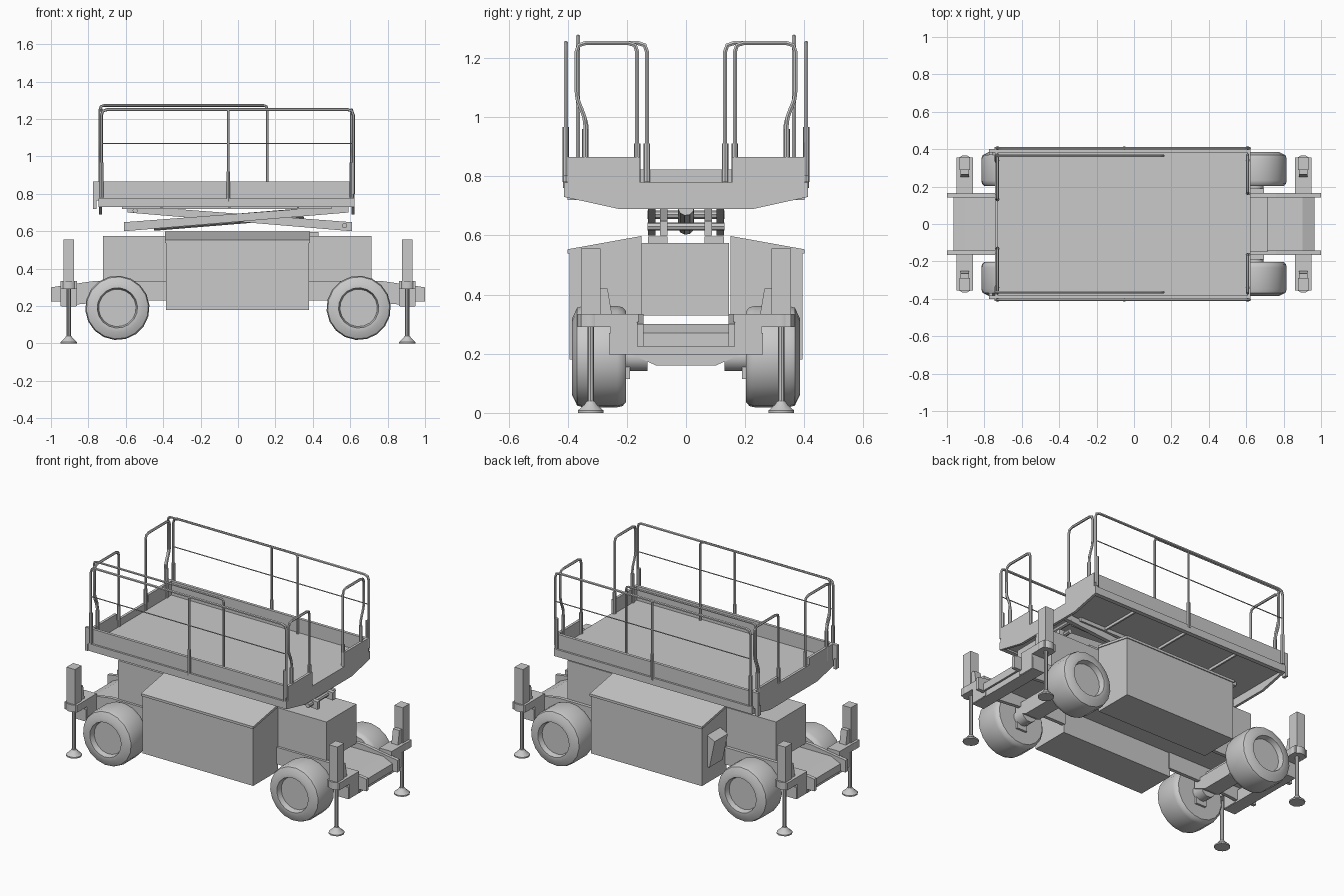
import bpy, bmesh, math
from mathutils import Vector

if "Cube" in bpy.data.objects:
    bpy.data.objects.remove(bpy.data.objects["Cube"])

grey = bpy.data.materials.new("plain_grey")
grey.use_nodes = True
grey.diffuse_color = (0.59, 0.59, 0.59, 1)
grey.node_tree.nodes["Principled BSDF"].inputs["Base Color"].default_value = (0.59, 0.59, 0.59, 1)
SIDES = (("front", -1), ("back", 1))
ENDS = (("right", -1), ("left", 1))


def finish(name, bm, smooth=False):
    bmesh.ops.recalc_face_normals(bm, faces=bm.faces)
    mesh = bpy.data.meshes.new(name)
    bm.to_mesh(mesh)
    bm.free()
    mesh.materials.append(grey)
    ob = bpy.data.objects.new(name, mesh)
    bpy.context.collection.objects.link(ob)
    if smooth:
        bpy.ops.object.select_all(action='DESELECT')
        ob.select_set(True)
        bpy.context.view_layer.objects.active = ob
        bpy.ops.object.shade_smooth_by_angle(angle=math.radians(35))
    return ob


def prism(name, profile, axis, a, b):
    """Extrude a 2D outline along x (outline is y, z) or y (outline is x, z)."""
    bm = bmesh.new()
    at = lambda p, t: (t, p[0], p[1]) if axis == "x" else (p[0], t, p[1])
    rings = [[bm.verts.new(at(p, t)) for p in profile] for t in (a, b)]
    for ring in rings:
        bm.faces.new(ring)
    n = len(profile)
    for i in range(n):
        j = (i + 1) % n
        bm.faces.new((rings[0][i], rings[0][j], rings[1][j], rings[1][i]))
    return finish(name, bm)


def box(name, x0, x1, y0, y1, z0, z1):
    return prism(name, [(y0, z0), (y1, z0), (y1, z1), (y0, z1)], "x", x0, x1)


def lathe(name, profile, centre, axis, steps=18):
    """Spin an outline of (radius, offset) about an axis."""
    bm = bmesh.new()
    c, d = Vector(centre), Vector(axis).normalized()
    u = d.orthogonal().normalized()
    verts = [bm.verts.new(c + u * r + d * t) for r, t in profile]
    edges = [bm.edges.new(p) for p in zip(verts, verts[1:])]
    bmesh.ops.spin(bm, geom=verts + edges, cent=c, axis=d, angle=math.tau, steps=steps)
    bmesh.ops.remove_doubles(bm, verts=bm.verts, dist=0.0005)
    return finish(name, bm, True)


def rod(name, a, b, r, steps=10):
    a, b = Vector(a), Vector(b)
    length = (b - a).length
    return lathe(name, [(0, 0), (r, 0), (r, length), (0, length)], a, b - a, steps)


def tube(name, points, r=0.008, bend=0.03):
    """Bent pipe with rounded inner corners."""
    pts = [Vector(p) for p in points]
    path = [pts[0]]
    for p, q, s in zip(pts, pts[1:], pts[2:]):
        a, b = q + (p - q).normalized() * bend, q + (s - q).normalized() * bend
        path += [a, (a + b) / 4 + q / 2, b]
    path.append(pts[-1])
    curve = bpy.data.curves.new(name, 'CURVE')
    curve.dimensions = '3D'
    curve.bevel_depth, curve.bevel_resolution, curve.use_fill_caps = r, 1, True
    spline = curve.splines.new('POLY')
    spline.points.add(len(path) - 1)
    for sp, v in zip(spline.points, path):
        sp.co = (*v, 1)
    curve.materials.append(grey)
    ob = bpy.data.objects.new(name, curve)
    bpy.context.collection.objects.link(ob)
    bpy.ops.object.select_all(action='DESELECT')
    ob.select_set(True)
    bpy.context.view_layer.objects.active = ob
    bpy.ops.object.convert(target='MESH')
    bpy.ops.object.shade_smooth_by_angle(angle=math.radians(50))


def mirror_y(profile, s):
    return [(y * s, z) for y, z in profile]


# Chassis, open underneath between the cabinets
box("chassis", -0.722, 0.715, -0.15, 0.145, 0.33, 0.575)

# Side cabinets with sloping lids
for side, s in SIDES:
    prism(side + "_cabinet", mirror_y([(0.15, 0.18), (0.393, 0.18), (0.393, 0.54), (0.15, 0.585)], s),
          "x", -0.385, 0.38)
    prism(side + "_cabinet_lid", mirror_y([(0.15, 0.583), (0.4, 0.538), (0.4, 0.553), (0.15, 0.598)], s),
          "x", -0.39, 0.385)
prism("control_panel", [(-0.38, 0.28), (-0.4, 0.28), (-0.435, 0.45), (-0.38, 0.48)], "y", 0.21, 0.34)

for end, e in ENDS:
    # Wheels, hubs and axle
    x = e * 0.645
    for side, s in SIDES:
        tag = f"{side}_{end}_"
        tyre = [(0, 0), (0.155, 0), (0.168, 0.012), (0.172, 0.03), (0.172, 0.145), (0.166, 0.165),
                (0.13, 0.182), (0.108, 0.182), (0.1, 0.15), (0, 0.15)]
        lathe(tag + "wheel", tyre, (x, s * 0.203, 0.19), (0, s, 0), 18)
        rod(tag + "hub", (x, s * 0.13, 0.19), (x, s * 0.215, 0.19), 0.05, 12)
        box(tag + "steering_knuckle", x - 0.035, x + 0.035, s * 0.19, s * 0.22, 0.115, 0.18)
    axle = [(-0.19, 0.2), (-0.1, 0.16), (0.1, 0.16), (0.19, 0.2), (0.19, 0.25), (-0.19, 0.25)]
    prism(end + "_axle", axle, "x", x - 0.05, x + 0.05)

    # Thin end deck with a turned-down lip and raised side rails
    deck = [(0.64, 0.288), (0.9, 0.288), (0.953, 0.265), (0.953, 0.225), (0.965, 0.225), (0.965, 0.27),
            (0.9, 0.3), (0.64, 0.3)]
    prism(end + "_end_deck", [(e * px, z) for px, z in deck], "y", -0.145, 0.145)
    for side, s in SIDES:
        rail = [(0.375, 0.23), (0.62, 0.23), (0.95, 0.2), (0.95, 0.225), (1.0, 0.225), (1.0, 0.3),
                (0.76, 0.335), (0.375, 0.335)]
        prism(f"{side}_{end}_deck_rail", [(e * px, z) for px, z in rail], "y", s * 0.143, s * 0.165)

    # Stabiliser beam and legs
    xo = e * 0.905
    box(end + "_stabiliser_beam", xo - 0.04, xo + 0.04, -0.26, 0.26, 0.197, 0.27)
    for side, s in SIDES:
        tag, y = f"{side}_{end}_stabiliser_", s * 0.322
        arm = [(0.16, 0.2), (0.255, 0.2), (0.255, 0.29), (0.355, 0.29), (0.355, 0.335), (0.16, 0.335)]
        prism(tag + "arm", mirror_y(arm, s), "x", xo - 0.043, xo + 0.043)
        box(tag + "post", xo - 0.029, xo + 0.029, y - 0.033, y + 0.033, 0.3, 0.555)
        gusset = [(0.25, 0.33), (0.295, 0.33), (0.295, 0.42), (0.265, 0.42)]
        prism(tag + "gusset", mirror_y(gusset, s), "x", xo - 0.022, xo + 0.022)
        rod(tag + "collar", (xo, y, 0.29), (xo, y, 0.335), 0.046, 12)
        rod(tag + "rod", (xo, y, 0.02), (xo, y, 0.3), 0.011, 8)
        lathe(tag + "foot", [(0, 0), (0.045, 0), (0.045, 0.008), (0.022, 0.028), (0.014, 0.04), (0, 0.04)],
              (xo, y, 0), (0, 0, 1), 12)

# Folded scissor lift: crossed arm pairs, pins, base rails and slide rails
for side, s in SIDES:
    for label, e, y in (("outer", 1, 0.103), ("inner", -1, 0.062)):
        beam = [(-0.61, 0.6), (0.59, 0.7), (0.59, 0.738), (-0.61, 0.648)]
        prism(f"{side}_{label}_arm", [(e * px, z) for px, z in beam], "y", s * y, s * (y + 0.026))
    box(side + "_base_rail", -0.39, 0.43, s * 0.062, s * 0.129, 0.574, 0.597)
    box(side + "_slide_rail", -0.62, 0.5, s * 0.06, s * 0.14, 0.718, 0.742)
for i, (x, z) in enumerate(((-0.59, 0.63), (0.57, 0.63), (0, 0.67), (-0.55, 0.71), (0.55, 0.71))):
    rod(f"scissor_pin_{i + 1}", (x, -0.13, z), (x, 0.13, z), 0.014, 8)
rod("lift_cylinder", (-0.45, 0, 0.63), (0.35, 0, 0.695), 0.028, 10)

# Platform deck, side boards and under-floor ribs
box("platform_floor", -0.735, 0.615, -0.395, 0.395, 0.74, 0.778)
for side, s in SIDES:
    box(side + "_toe_board", -0.775, 0.62, s * 0.382, s * 0.4, 0.765, 0.865)
    box(side + "_side_beam", -0.745, 0.62, s * 0.385, s * 0.412, 0.73, 0.775)
    box(side + "_bracket", -0.775, -0.757, s * 0.37, s * 0.4, 0.72, 0.78)
    for i in range(3):
        x = -0.41 + i * 0.365
        box(f"{side}_floor_rib_{i + 1}", x - 0.005, x + 0.005, s * 0.14, s * 0.385, 0.724, 0.742)

# End boards with a gap for the gate, and shaped end skirts
skirt = [(-0.412, 0.73), (-0.23, 0.69), (0.23, 0.69), (0.412, 0.73), (0.412, 0.778), (-0.412, 0.778)]
for end, x in (("right", -0.735), ("left", 0.615)):
    prism(end + "_skirt", skirt, "x", x - 0.008, x + 0.008)
    for side, s in SIDES:
        box(f"{side}_{end}_end_board", x - 0.008, x + 0.008, s * 0.155, s * 0.398, 0.775, 0.865)
box("gate_sill", -0.743, -0.727, -0.155, 0.155, 0.775, 0.822)

# Guard rails
for side, s in SIDES:
    y = s * 0.406
    tube(side + "_main_rail", [(-0.73, y, 0.8), (-0.73, y, 1.25), (0.617, y, 1.25), (0.617, y, 0.8)])
    tube(side + "_middle_rail", [(-0.73, y, 1.07), (0.617, y, 1.07)], 0.003)
    tube(side + "_main_post", [(-0.052, y, 0.74), (-0.052, y, 1.25)], 0.007)
    rod(side + "_main_post_sleeve", (-0.052, y, 0.76), (-0.052, y, 0.92), 0.01, 8)
    # Sliding extension rail with a cranked rear post
    yi = s * 0.365
    tube(side + "_extension_rail", [(-0.738, s * 0.335, 0.78), (-0.738, s * 0.335, 0.98), (-0.738, yi, 1.05),
                                    (-0.738, yi, 1.272), (0.157, yi, 1.272), (0.157, yi, 0.78)], 0.007, 0.02)
    for end, x, gate_y in (("right", -0.73, 0.132), ("left", 0.608, 0.165)):
        # End hoops beside the gate, and post sleeves
        tube(f"{side}_{end}_end_hoop", [(x, s * 0.34, 0.78), (x, s * 0.34, 1.0), (x, s * 0.37, 1.06),
                                        (x, s * 0.37, 1.25), (x, s * gate_y, 1.25), (x, s * gate_y, 0.78)])
        for label, py, top in (("corner", 0.406, 0.967), ("hoop", 0.34, 0.96), ("gate", gate_y, 0.91)):
            rod(f"{side}_{end}_{label}_sleeve", (x, s * py, 0.78), (x, s * py, top), 0.011, 8)
